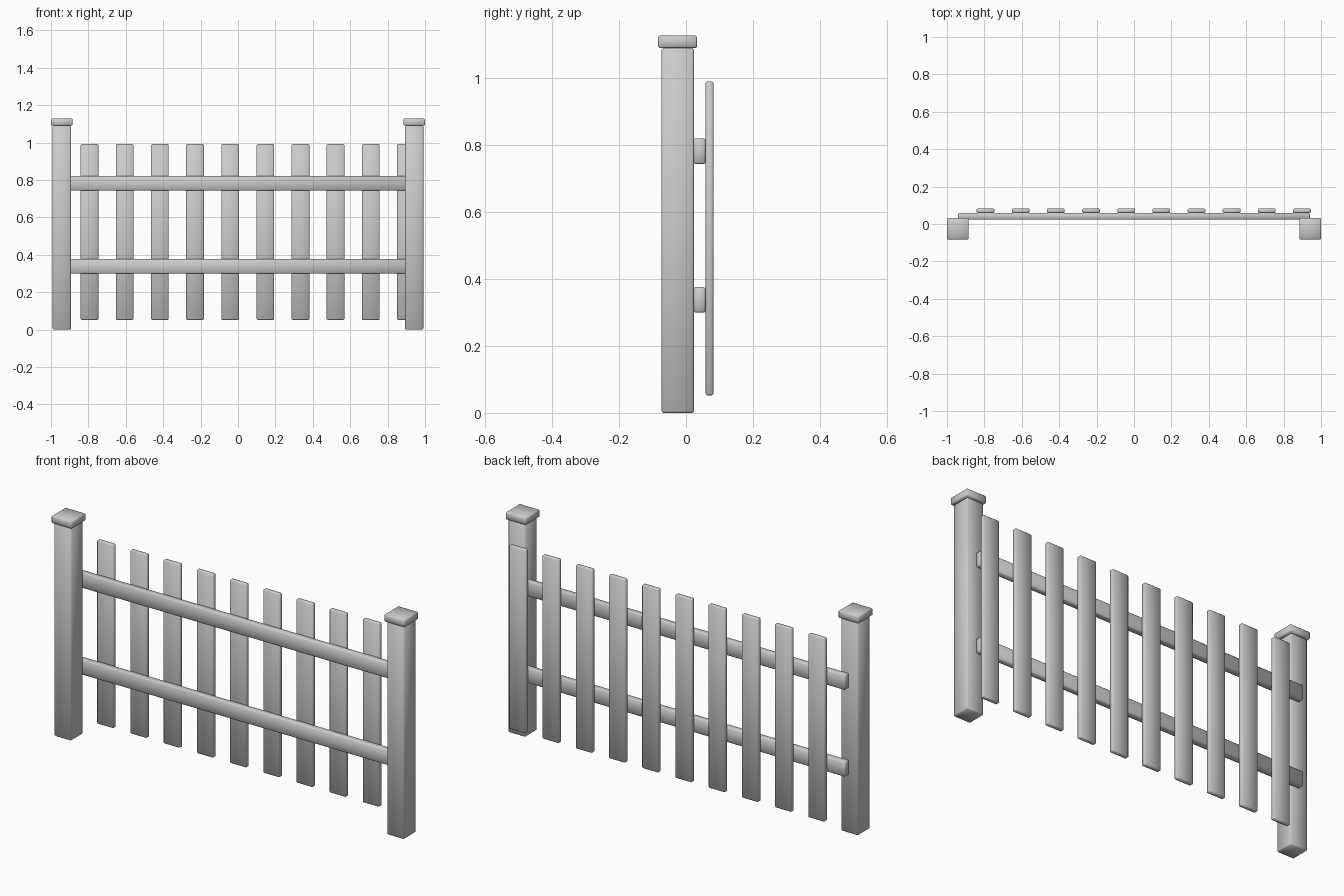
import bpy, bmesh

if "Cube" in bpy.data.objects:
    bpy.data.objects.remove(bpy.data.objects["Cube"])


def board(name, x, y, z, bevel):
    """Bevelled, smooth-shaded box spanning the (min, max) ranges x, y, z."""
    bm = bmesh.new()
    bmesh.ops.create_cube(bm, size=1)
    size = [r[1] - r[0] for r in (x, y, z)]
    mid = [(r[0] + r[1]) / 2 for r in (x, y, z)]
    bmesh.ops.scale(bm, vec=size, verts=bm.verts)
    bmesh.ops.bevel(bm, geom=bm.edges[:], offset=bevel, segments=1,
                    profile=0.5, affect='EDGES')
    for f in bm.faces:
        f.smooth = True
    mesh = bpy.data.meshes.new(name)
    bm.to_mesh(mesh)
    bm.free()
    ob = bpy.data.objects.new(name, mesh)
    ob.location = mid
    bpy.context.collection.objects.link(ob)
    return ob


def around(c, width):
    return (c - width / 2, c + width / 2)


POST_X, POST_Y = 0.942, -0.025

# End posts with square caps
for side, sx in (("left", -1), ("right", 1)):
    cx = sx * POST_X
    board(f"{side}_post", around(cx, 0.097), around(POST_Y, 0.097), (0, 1.09), 0.005)
    board(f"{side}_post_cap", around(cx, 0.116), around(POST_Y, 0.116), (1.09, 1.128), 0.005)

# Horizontal rails behind the posts
for name, z in (("lower_rail", 0.338), ("upper_rail", 0.782)):
    board(name, (-0.94, 0.94), (0.0235, 0.0585), around(z, 0.077), 0.005)

# Vertical pickets on the back of the rails
for i in range(10):
    board(f"picket_{i + 1}", around(-0.794 + 0.188 * i, 0.095),
          (0.0587, 0.0825), (0.052, 0.991), 0.005)
